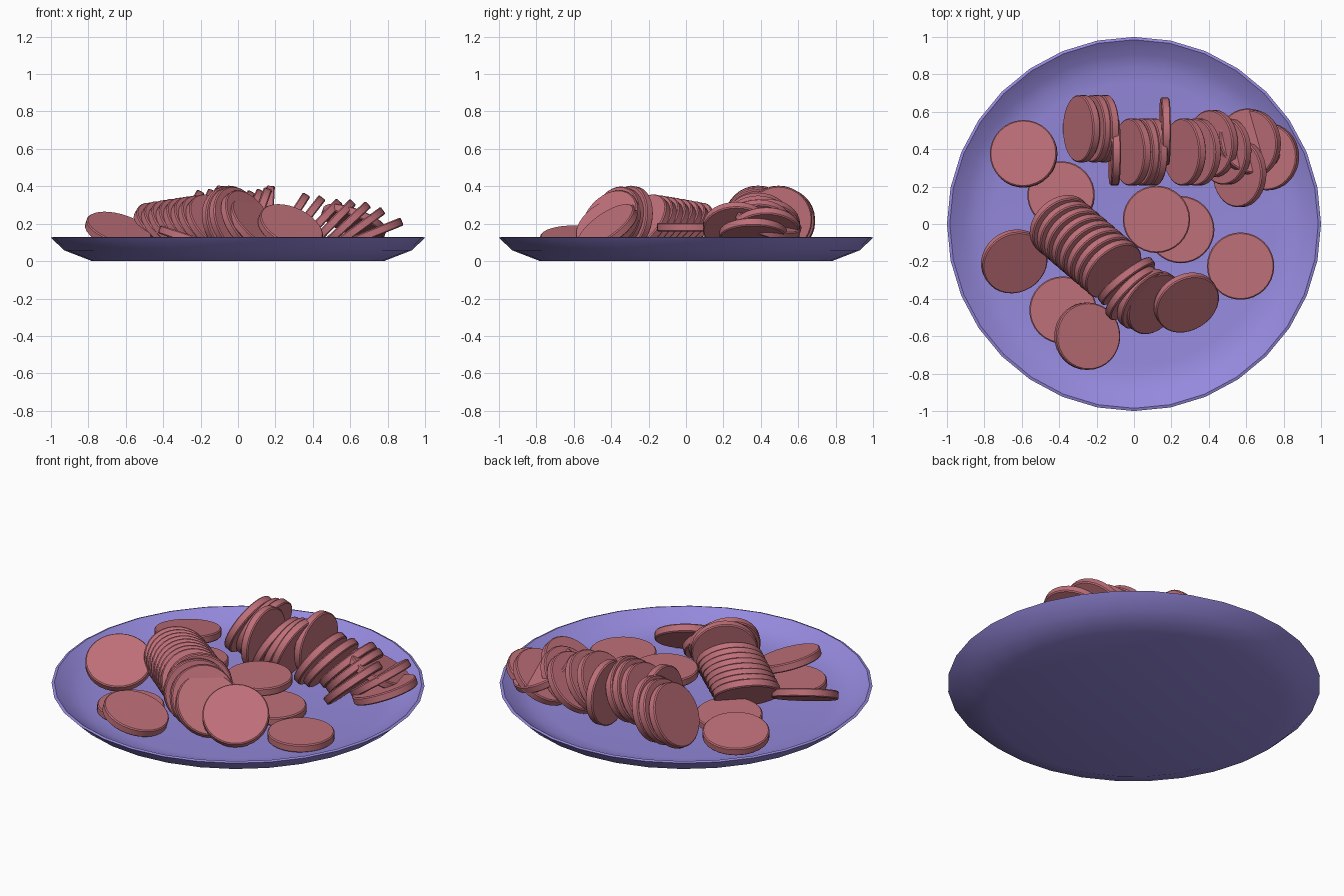
import bpy, bmesh, math
from mathutils import Vector

if "Cube" in bpy.data.objects:
    bpy.data.objects.remove(bpy.data.objects["Cube"])

R, H, FLOOR = 0.18, 0.046, 0.042


def material(name, rgb):
    m = bpy.data.materials.new(name)
    m.diffuse_color = (*rgb, 1)
    m.use_nodes = True
    m.node_tree.nodes["Principled BSDF"].inputs["Base Color"].default_value = m.diffuse_color
    return m


purple = material("plate_purple", (0.30, 0.25, 0.72))
pink = material("slice_pink", (0.52, 0.16, 0.19))


def finish(obj, mat):
    obj.data.materials.append(mat)
    bpy.ops.object.select_all(action='DESELECT')
    obj.select_set(True)
    bpy.context.view_layer.objects.active = obj
    bpy.ops.object.shade_smooth_by_angle(angle=math.radians(35))


# Plate: lathed closed profile (radius, height), 32 sides
profile = [(0, 0), (0.78, 0), (0.93, 0.058), (1.0, 0.125), (0.985, 0.13),
           (0.91, 0.078), (0.84, 0.052), (0.76, FLOOR), (0, FLOOR)]
bm = bmesh.new()
verts = [bm.verts.new((r, 0, z)) for r, z in profile]
edges = [bm.edges.new(p) for p in zip(verts, verts[1:])]
bmesh.ops.spin(bm, geom=verts + edges, axis=(0, 0, 1), cent=(0, 0, 0),
               angle=math.tau, steps=32)
bmesh.ops.remove_doubles(bm, verts=bm.verts, dist=1e-4)
bmesh.ops.recalc_face_normals(bm, faces=bm.faces)
me = bpy.data.meshes.new("plate")
bm.to_mesh(me)
bm.free()
plate = bpy.data.objects.new("plate", me)
bpy.context.collection.objects.link(plate)
finish(plate, purple)

# Shared slice mesh: short cylinder with softened rims
bm = bmesh.new()
bmesh.ops.create_cone(bm, cap_ends=True, segments=32, radius1=R, radius2=R, depth=H)
rims = [e for e in bm.edges if abs(e.verts[0].co.z - e.verts[1].co.z) < 1e-4]
bmesh.ops.bevel(bm, geom=rims, offset=0.006, segments=1, affect='EDGES')
slice_mesh = bpy.data.meshes.new("slice")
bm.to_mesh(slice_mesh)
bm.free()


def add_slice(name, x, y, tilt=0, azimuth=0, z=None):
    """Upper face leans by tilt towards azimuth; rests on the floor unless z is given."""
    t, a = math.radians(tilt), math.radians(azimuth)
    if z is None:
        z = FLOOR + R * math.sin(t) + H / 2 * math.cos(t)
    n = Vector((math.sin(t) * math.cos(a), math.sin(t) * math.sin(a), math.cos(t)))
    o = bpy.data.objects.new(name, slice_mesh)
    o.location = (x, y, z)
    o.rotation_euler = n.to_track_quat('Z', 'Y').to_euler()
    bpy.context.collection.objects.link(o)
    return o


# Loose slices lying on the plate
loose = [(0.57, -0.225), (0.25, -0.03), (-0.38, -0.46), (-0.39, 0.155, 4, 120, 0.10),
         (0.12, 0.025, 0, 0, 0.182), (-0.25, -0.6, 18, 0, 0.115),
         (-0.59, 0.375, 9, 125, 0.135), (-0.64, -0.2, 29, -58, 0.16),
         (0.62, 0.44, 26, 40, 0.21)]
first = None
for args in loose:
    o = add_slice("loose_slice", *args)
    first = first or o

# Diagonal row leaning back, then the steeper slices at its front end
for i in range(8):
    f = i / 7
    add_slice("diagonal_slice", -0.39 + 0.27 * f, -0.01 - 0.23 * f,
              42 + 12 * f, -47)
for x, y, tilt, az in [(-0.04, -0.305, 80, -52), (-0.01, -0.37, 74, -45),
                       (0.05, -0.4, 62, -38), (0.10, -0.42, 48, -36),
                       (0.28, -0.42, 40, -57)]:
    add_slice("diagonal_slice", x, y, tilt, az)

# Back row leaning to the right
for x, y, tilt in [(-0.28, 0.51, 63), (-0.21, 0.51, 66), (-0.16, 0.51, 70),
                   (-0.105, 0.385, 86), (-0.01, 0.385, 62), (0.05, 0.385, 66),
                   (0.10, 0.385, 70), (0.165, 0.495, 87), (0.27, 0.385, 57),
                   (0.34, 0.385, 52), (0.42, 0.43, 47), (0.49, 0.39, 46),
                   (0.565, 0.27, 43), (0.63, 0.43, 36)]:
    add_slice("back_slice", x, y, tilt, 180)
add_slice("back_slice", 0.71, 0.36, 22, 180, 0.145)

finish(first, pink)
